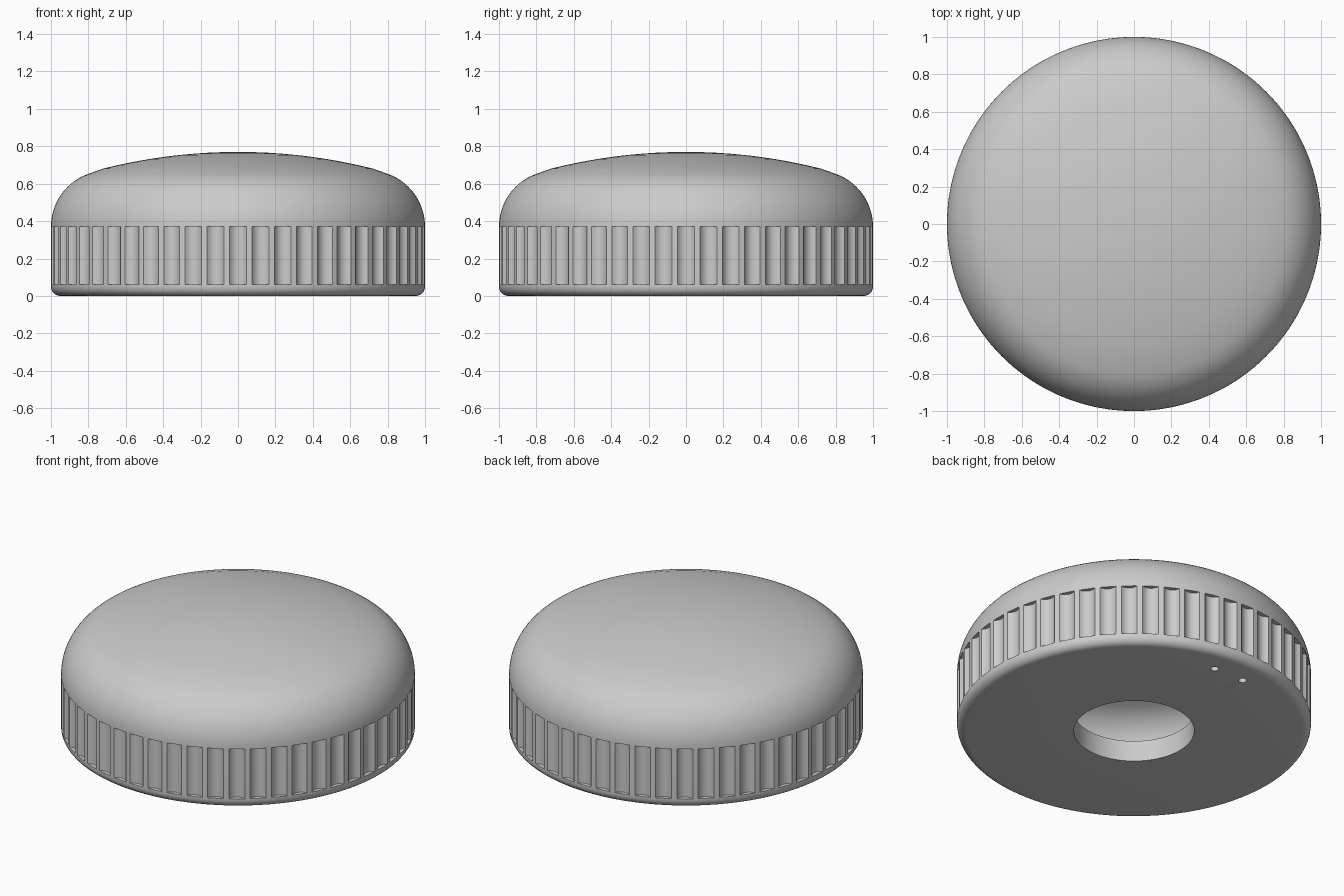
import bpy, bmesh, math
from math import cos, sin, pi, sqrt

default = bpy.data.objects.get("Cube")
if default:
    bpy.data.objects.remove(default, do_unlink=True)

FLUTES = 52          # grip grooves around the rim
STEPS = 10           # angular steps per groove and ridge pair
HALF = 0.045         # half width of a groove
DEPTH = 0.025
HOLE = 0.34
PLATE = 0.13         # thickness of the underside
WALL = 0.04

grey = bpy.data.materials.new("plain grey")
grey.use_nodes = True
grey.diffuse_color = (0.6, 0.6, 0.6, 1)
grey.node_tree.nodes["Principled BSDF"].inputs["Base Color"].default_value = (0.6, 0.6, 0.6, 1)


def arc(cr, cz, radius, start, end, count):
    """Points (radius, height) along an arc of the profile."""
    angles = [start + (end - start) * i / count for i in range(count + 1)]
    return [(cr + radius * cos(a), cz + radius * sin(a)) for a in angles]


def dome(offset):
    """Shoulder and shallow crown, shrunk inwards by offset."""
    big = 2.96 - offset
    shoulder = arc(0.7, 0.37, 0.3 - offset, 0, math.acos(1 / 3), 14)
    edge = shoulder[-1][0]
    top = 0.77 - offset
    crown = [(edge * (1 - i / 10), 0) for i in range(1, 11)]
    return shoulder + [(r, top - big + sqrt(big * big - r * r)) for r, _ in crown]


def plain(points):
    return [(r, z, False) for r, z in points]


# Profile from the inner crown, out through the hole, round the rim to the top
profile = plain(reversed(dome(WALL)))
profile += plain([(1 - WALL, PLATE), (HOLE, PLATE), (HOLE, 0)])
profile += plain(arc(0.95, 0.05, 0.05, -pi / 2, 0, 6))
profile += [(1, 0.06, False), (1, 0.06, True), (1, 0.37, True)]
profile += plain(dome(0))

# Angles and groove depths around one groove and its ridge
curve = (HALF ** 2 + DEPTH ** 2) / (2 * DEPTH)
section = []
for i in range(STEPS - 1):
    s = -HALF + 2 * HALF * i / (STEPS - 2)
    section.append((s, sqrt(curve ** 2 - s * s) - (curve - DEPTH)))
section.append((pi / FLUTES, 0))
around = [(2 * pi * f / FLUTES + a, d) for f in range(FLUTES) for a, d in section]

# Fluted cap body
bm = bmesh.new()
rings = []
for r, z, fluted in profile:
    ring = []
    for a, d in around:
        radius = r - d if fluted else r
        ring.append(bm.verts.new((radius * cos(a), radius * sin(a), z)))
    rings.append(ring)
count = len(around)
for low, high in zip(rings, rings[1:]):
    for i in range(count):
        j = (i + 1) % count
        bm.faces.new((low[i], low[j], high[j], high[i]))
bmesh.ops.remove_doubles(bm, verts=bm.verts, dist=0.0001)
bmesh.ops.recalc_face_normals(bm, faces=bm.faces)
mesh = bpy.data.meshes.new("fluted_cap")
bm.to_mesh(mesh)
bm.free()
cap = bpy.data.objects.new("fluted_cap", mesh)
bpy.context.collection.objects.link(cap)
mesh.materials.append(grey)

# Two small pin holes in the underside
for side in (-1, 1):
    bpy.ops.mesh.primitive_cylinder_add(vertices=24, radius=0.023, depth=0.16,
                                        location=(side * 0.103, 0.83, 0))
    cutter = bpy.context.object
    cutter.name = "pin_hole_cutter"
    cutter.hide_render = True
    cutter.data.materials.append(grey)
    cut = cap.modifiers.new("pin_hole", 'BOOLEAN')
    cut.operation = 'DIFFERENCE'
    cut.solver = 'EXACT'
    cut.object = cutter
    bpy.ops.object.select_all(action='DESELECT')
    bpy.context.view_layer.objects.active = cap
    cap.select_set(True)
    bpy.ops.object.modifier_apply(modifier=cut.name)
    bpy.data.objects.remove(cutter, do_unlink=True)

bpy.ops.object.shade_smooth_by_angle(angle=math.radians(30))
